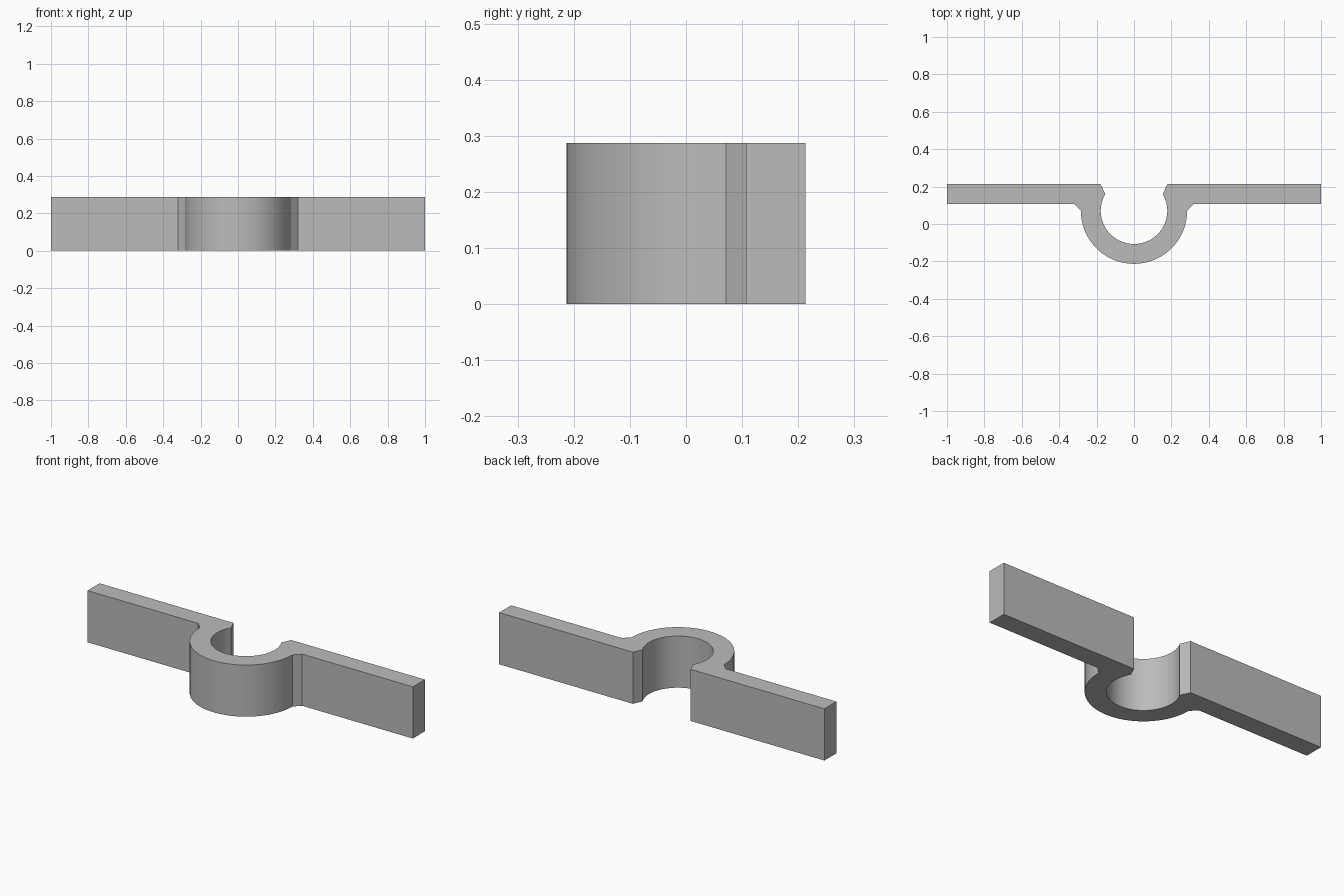
import bpy, bmesh
from math import sin, cos, radians

cube = bpy.data.objects.get("Cube")
if cube:
    bpy.data.objects.remove(cube, do_unlink=True)

HEIGHT = 0.287
CENTRE_Y = 0.071
OUTER_R, INNER_R = 0.284, 0.178
BACK_Y, FLANGE_Y = 0.213, 0.107


def arc(radius, start, end, steps):
    """Points on a circle about the saddle centre, angles in degrees."""
    angles = [radians(start + (end - start) * i / steps) for i in range(steps + 1)]
    return [(radius * cos(a), CENTRE_Y + radius * sin(a)) for a in angles]


# Closed outline: outer saddle, left flange, open throat, right flange
left_flange = [(0.32, FLANGE_Y), (1, FLANGE_Y), (1, BACK_Y), (INNER_R, BACK_Y)]
right_flange = [(-x, y) for x, y in reversed(left_flange)]
outline = arc(OUTER_R, -180, 0, 48) + left_flange + arc(INNER_R, 30, -210, 64) + right_flange

# Extrude the outline upward
bm = bmesh.new()
base = bm.faces.new([bm.verts.new((x, y, 0)) for x, y in outline])
top = bmesh.ops.extrude_face_region(bm, geom=[base], use_keep_orig=True)["geom"]
bmesh.ops.translate(bm, vec=(0, 0, HEIGHT), verts=[v for v in top if isinstance(v, bmesh.types.BMVert)])
bmesh.ops.recalc_face_normals(bm, faces=bm.faces)
mesh = bpy.data.meshes.new("saddle_clamp")
bm.to_mesh(mesh)
bm.free()

clamp = bpy.data.objects.new("saddle_clamp", mesh)
bpy.context.collection.objects.link(clamp)

# Plain grey
grey = bpy.data.materials.new("plain_grey")
grey.use_nodes = True
colour = (0.5, 0.5, 0.5, 1)
grey.diffuse_color = colour
grey.node_tree.nodes["Principled BSDF"].inputs["Base Color"].default_value = colour
mesh.materials.append(grey)

# Smooth round walls, sharp corners
bpy.ops.object.select_all(action="DESELECT")
clamp.select_set(True)
bpy.context.view_layer.objects.active = clamp
bpy.ops.object.shade_smooth_by_angle(angle=radians(20))
